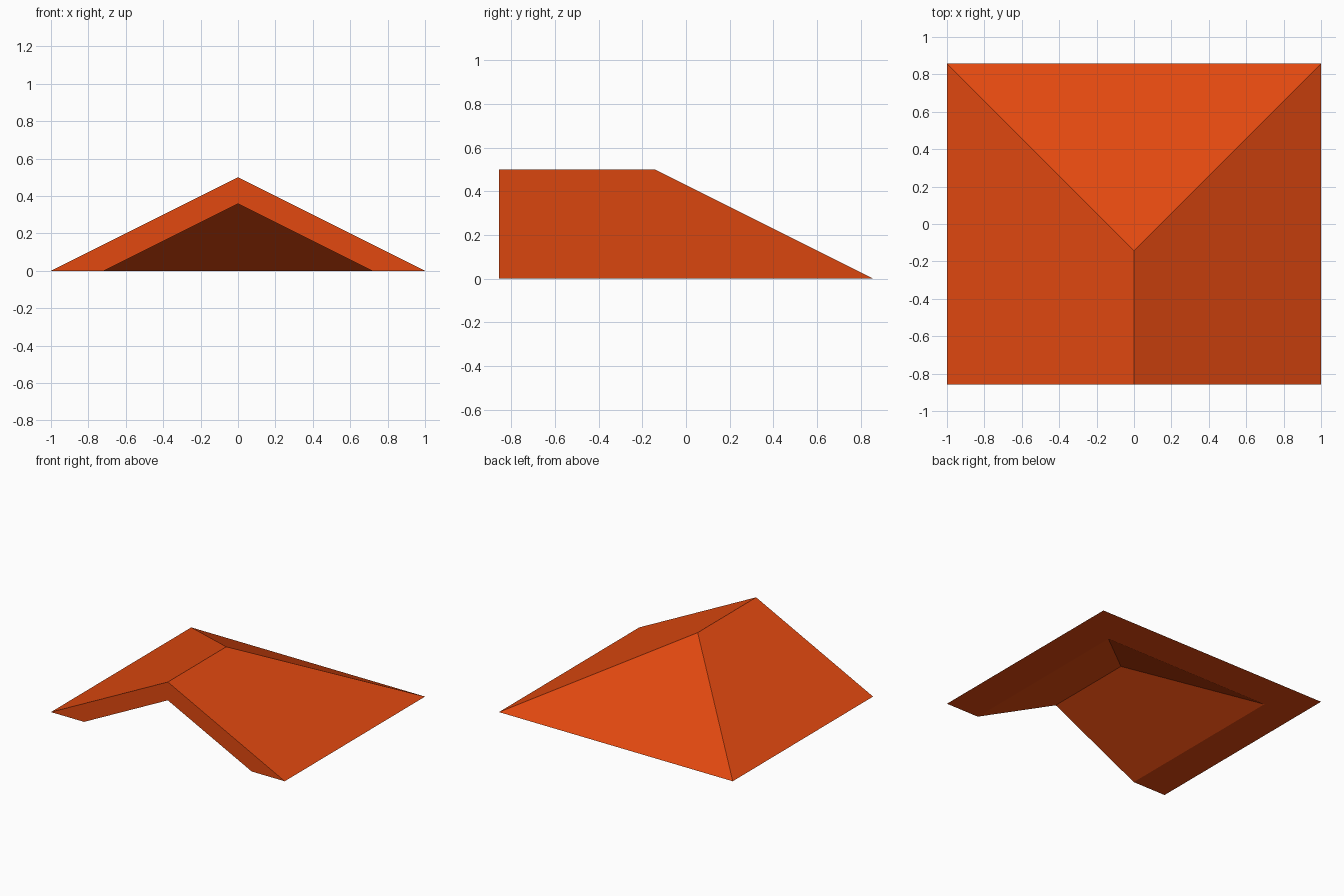
import bpy
import bmesh

cube = bpy.data.objects.get("Cube")
if cube:
    bpy.data.objects.remove(cube, do_unlink=True)

FRONT, RIDGE_END = -0.857, -0.143
PITCH = 0.5

# Roof colour
tile = bpy.data.materials.new("orange_roof")
tile.use_nodes = True
colour = (0.76, 0.066, 0.005, 1)
tile.diffuse_color = colour
tile.node_tree.nodes["Principled BSDF"].inputs["Base Color"].default_value = colour

bm = bmesh.new()


def hip_skin(half_width):
    """One skin of the roof: gable end open at the front, hipped at the back."""
    height = half_width * PITCH
    back = RIDGE_END + half_width
    points = {
        "front_right": (-half_width, FRONT, 0),
        "back_right": (-half_width, back, 0),
        "back_left": (half_width, back, 0),
        "front_left": (half_width, FRONT, 0),
        "ridge_front": (0, FRONT, height),
        "ridge_end": (0, RIDGE_END, height),
    }
    v = {name: bm.verts.new(co) for name, co in points.items()}
    for side in ("right", "left"):
        bm.faces.new([v["front_" + side], v["ridge_front"],
                      v["ridge_end"], v["back_" + side]])
    bm.faces.new([v["back_right"], v["ridge_end"], v["back_left"]])
    return v


outer = hip_skin(1.0)
inner = hip_skin(0.717)

# Rim joining the two skins: flat eaves underneath and the front gable edge
rim = ["front_right", "back_right", "back_left", "front_left", "ridge_front"]
for a, b in zip(rim, rim[1:] + rim[:1]):
    bm.faces.new([outer[a], outer[b], inner[b], inner[a]])

bmesh.ops.recalc_face_normals(bm, faces=bm.faces)
mesh = bpy.data.meshes.new("hipped_roof")
bm.to_mesh(mesh)
bm.free()
mesh.materials.append(tile)
roof = bpy.data.objects.new("hipped_roof", mesh)
bpy.context.collection.objects.link(roof)
